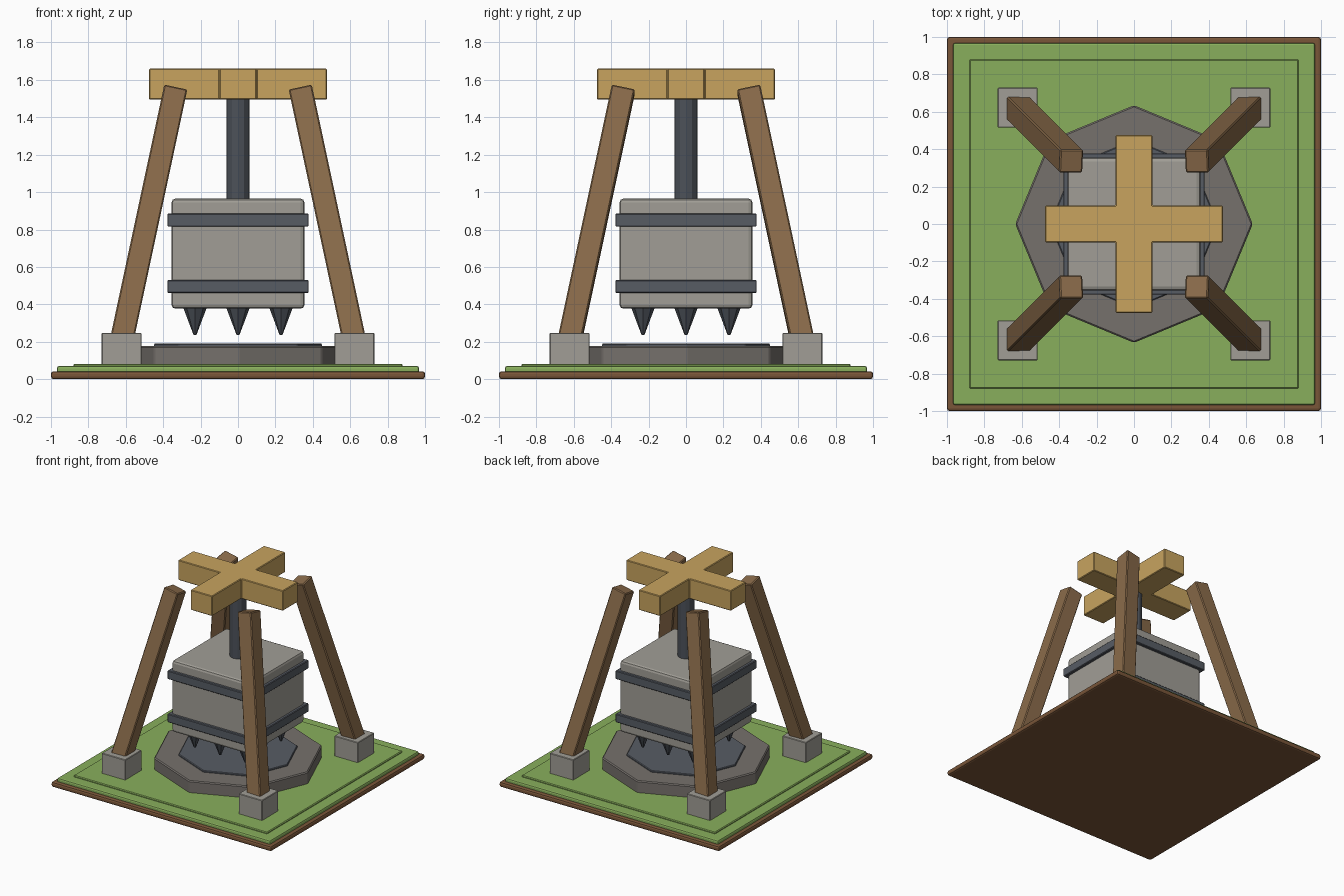
import bpy, bmesh, math
from mathutils import Vector

cube = bpy.data.objects.get("Cube")
if cube:
    bpy.data.objects.remove(cube, do_unlink=True)


def material(name, rgb):
    """Material from an sRGB 0-255 colour."""
    lin = [((c / 255 + 0.055) / 1.055) ** 2.4 for c in rgb] + [1.0]
    mat = bpy.data.materials.new(name)
    mat.use_nodes = True
    mat.diffuse_color = lin
    mat.node_tree.nodes["Principled BSDF"].inputs["Base Color"].default_value = lin
    return mat


grass = material("grass green", (137, 175, 92))
soil = material("soil brown", (122, 86, 57))
stone = material("light stone", (161, 158, 150))
pit_stone = material("dark stone", (118, 113, 108))
iron = material("iron grey", (87, 92, 100))
dark_iron = material("dark iron", (76, 81, 89))
timber = material("timber brown", (138, 107, 74))
beam_wood = material("pale beam wood", (200, 164, 95))


def finish(name, bm, mat, bevel=0.0, segments=1):
    mesh = bpy.data.meshes.new(name)
    bmesh.ops.recalc_face_normals(bm, faces=bm.faces)
    bm.to_mesh(mesh)
    bm.free()
    obj = bpy.data.objects.new(name, mesh)
    bpy.context.collection.objects.link(obj)
    mesh.materials.append(mat)
    if bevel:
        mod = obj.modifiers.new("soft edges", "BEVEL")
        mod.width = bevel
        mod.segments = segments
    return obj


def box(name, half, z0, z1, mat, bevel=0.0, segments=1, x=0, y=0):
    bm = bmesh.new()
    bmesh.ops.create_cube(bm, size=1)
    bmesh.ops.scale(bm, vec=(2 * half, 2 * half, z1 - z0), verts=bm.verts)
    obj = finish(name, bm, mat, bevel, segments)
    obj.location = (x, y, (z0 + z1) / 2)
    return obj


def prism(name, sides, r_low, r_high, z0, z1, mat, bevel=0.0, x=0, y=0):
    bm = bmesh.new()
    bmesh.ops.create_cone(bm, cap_ends=True, segments=sides, radius1=r_low,
                          radius2=r_high, depth=z1 - z0)
    obj = finish(name, bm, mat, bevel)
    obj.location = (x, y, (z0 + z1) / 2)
    return obj


# Ground
box("ground_slab", 1.0, 0.0, 0.042, soil, 0.014, 2)
box("grass_layer", 0.968, 0.03, 0.07, grass, 0.012, 2)
box("grass_top", 0.88, 0.06, 0.082, grass, 0.006)

# Crushing pit
prism("pit_ring", 8, 0.635, 0.635, 0.07, 0.178, pit_stone, 0.008)
prism("pit_plate", 8, 0.45, 0.45, 0.15, 0.19, iron, 0.005)

# Hanging block with iron bands
box("crusher_block", 0.355, 0.377, 0.965, stone, 0.02, 2)
for name, low in (("lower_band", 0.46), ("upper_band", 0.815)):
    box(name, 0.378, low, low + 0.07, iron, 0.005)

# Spikes under the block
for i in (-1, 0, 1):
    for j in (-1, 0, 1):
        prism("spike", 8, 0.008, 0.064, 0.237, 0.385, dark_iron, x=0.23 * i, y=0.23 * j)

# Post and cross beam
prism("hanging_post", 12, 0.062, 0.062, 0.95, 1.51, dark_iron)
arm, w = 0.476, 0.098
quarter = [(arm, -w), (arm, w), (w, w)]
bm = bmesh.new()
outline = []
for px, py in quarter:
    outline.append(Vector((px, py, 1.495)))
points = []
for k in range(4):
    c, s = round(math.cos(k * math.pi / 2)), round(math.sin(k * math.pi / 2))
    points += [bm.verts.new((c * p.x - s * p.y, s * p.x + c * p.y, p.z)) for p in outline]
face = bm.faces.new(points)
top = bmesh.ops.extrude_face_region(bm, geom=[face])["geom"]
bmesh.ops.translate(bm, vec=(0, 0, 0.165),
                    verts=[v for v in top if isinstance(v, bmesh.types.BMVert)])
finish("cross_beam", bm, beam_wood, 0.005)

# Leaning legs on stone feet
for sx in (-1, 1):
    for sy in (-1, 1):
        box("foot_block", 0.107, 0.07, 0.247, stone, 0.004, x=0.622 * sx, y=0.622 * sy)
        low = Vector((0.632 * sx, 0.632 * sy, 0.16))
        high = Vector((0.335 * sx, 0.335 * sy, 1.55))
        d = (high - low).normalized()
        leg = box("leg", 0.063, 0, (high - low).length, timber, 0.007)
        leg.location = (low + high) / 2
        leg.rotation_euler = (math.asin(-d.y), math.atan2(d.x, d.z), 0)
